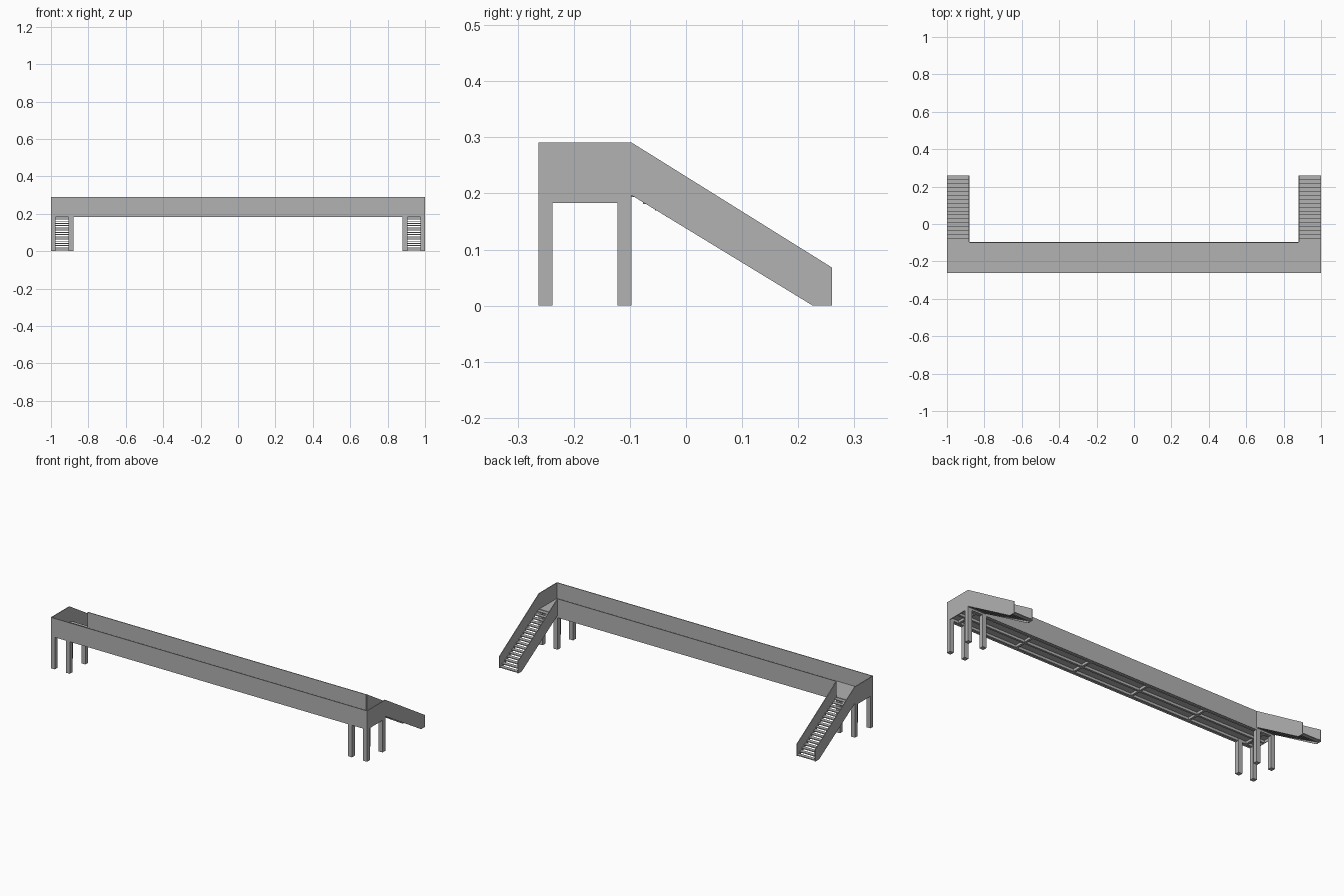
import bpy
import bmesh

cube = bpy.data.objects.get("Cube")
if cube:
    bpy.data.objects.remove(cube, do_unlink=True)

grey = bpy.data.materials.new("concrete grey")
grey.use_nodes = True
color = (0.445, 0.445, 0.445, 1)
grey.diffuse_color = color
grey.node_tree.nodes["Principled BSDF"].inputs["Base Color"].default_value = color

# Main dimensions
FRONT, BACK, END = -0.2625, -0.0975, 0.26
BASE, DECK, RAIL = 0.183, 0.202, 0.291
INNER, WALL, LEG = 0.88, 0.004, 0.025


def finish(name, bm):
    bmesh.ops.recalc_face_normals(bm, faces=bm.faces)
    mesh = bpy.data.meshes.new(name)
    bm.to_mesh(mesh)
    bm.free()
    mesh.materials.append(grey)
    obj = bpy.data.objects.new(name, mesh)
    bpy.context.collection.objects.link(obj)
    return obj


def box(name, x0, x1, y0, y1, z0, z1):
    bm = bmesh.new()
    bmesh.ops.create_cube(bm, size=1)
    for v in bm.verts:
        v.co.x = x1 if v.co.x > 0 else x0
        v.co.y = y1 if v.co.y > 0 else y0
        v.co.z = z1 if v.co.z > 0 else z0
    return finish(name, bm)


def panel(name, profile, x0, x1):
    """Extrude a side profile of (y, z) points along x."""
    bm = bmesh.new()
    face = bm.faces.new([bm.verts.new((x0, y, z)) for y, z in profile])
    new = bmesh.ops.extrude_face_region(bm, geom=[face])["geom"]
    verts = [g for g in new if isinstance(g, bmesh.types.BMVert)]
    bmesh.ops.translate(bm, verts=verts, vec=(x1 - x0, 0, 0))
    return finish(name, bm)


# Walkway and its long parapets
box("deck", -1 + WALL, 1 - WALL, FRONT + WALL, BACK, DECK - 0.005, DECK)
box("front_parapet", -1, 1, FRONT, FRONT + WALL, BASE, RAIL)
box("back_parapet", -INNER, INNER, BACK - WALL, BACK, BASE, RAIL)

# Underside frame of long beams and cross beams
MID = (FRONT + BACK) / 2
for name, y in (("front", FRONT + 0.016), ("middle", MID), ("back", BACK - 0.016)):
    box(name + "_long_beam", -1 + WALL, 1 - WALL, y - 0.006, y + 0.006, BASE, DECK - 0.005)
for i in range(6):
    x = -0.9375 + i * 0.375
    box("cross_beam", x - 0.006, x + 0.006, FRONT + WALL, BACK - WALL, BASE, DECK - 0.005)

# Stair flights, end parapets and legs, alike at both ends
stair_side = [(BACK, RAIL), (END, 0.068), (END, 0), (0.226, 0), (BACK, 0.197)]
STEPS = 17
run = (END - BACK) / STEPS
rise = DECK / STEPS
for side, s in (("left", 1), ("right", -1)):
    box(side + "_end_parapet", *sorted((s, s * (1 - WALL))), FRONT, BACK, BASE, RAIL)
    panel(side + "_stair_outer_panel", stair_side, s, s * (1 - WALL))
    panel(side + "_stair_inner_panel", stair_side, s * INNER, s * (INNER + WALL))
    lo, hi = sorted((s * (INNER + WALL), s * (1 - WALL)))
    box(side + "_landing_beam", lo, hi, BACK - WALL, BACK, BASE, DECK)
    for i in range(STEPS):
        y, z = BACK + i * run, DECK - (i + 0.3) * rise
        box(side + "_stair_tread", lo, hi, y, y + run, z - 0.005, z)
    for x in (INNER, 1 - LEG):
        for y in (FRONT, BACK - LEG):
            a, b = sorted((s * x, s * (x + LEG)))
            box(side + "_leg", a, b, y, y + LEG, 0, BASE + 0.012)
